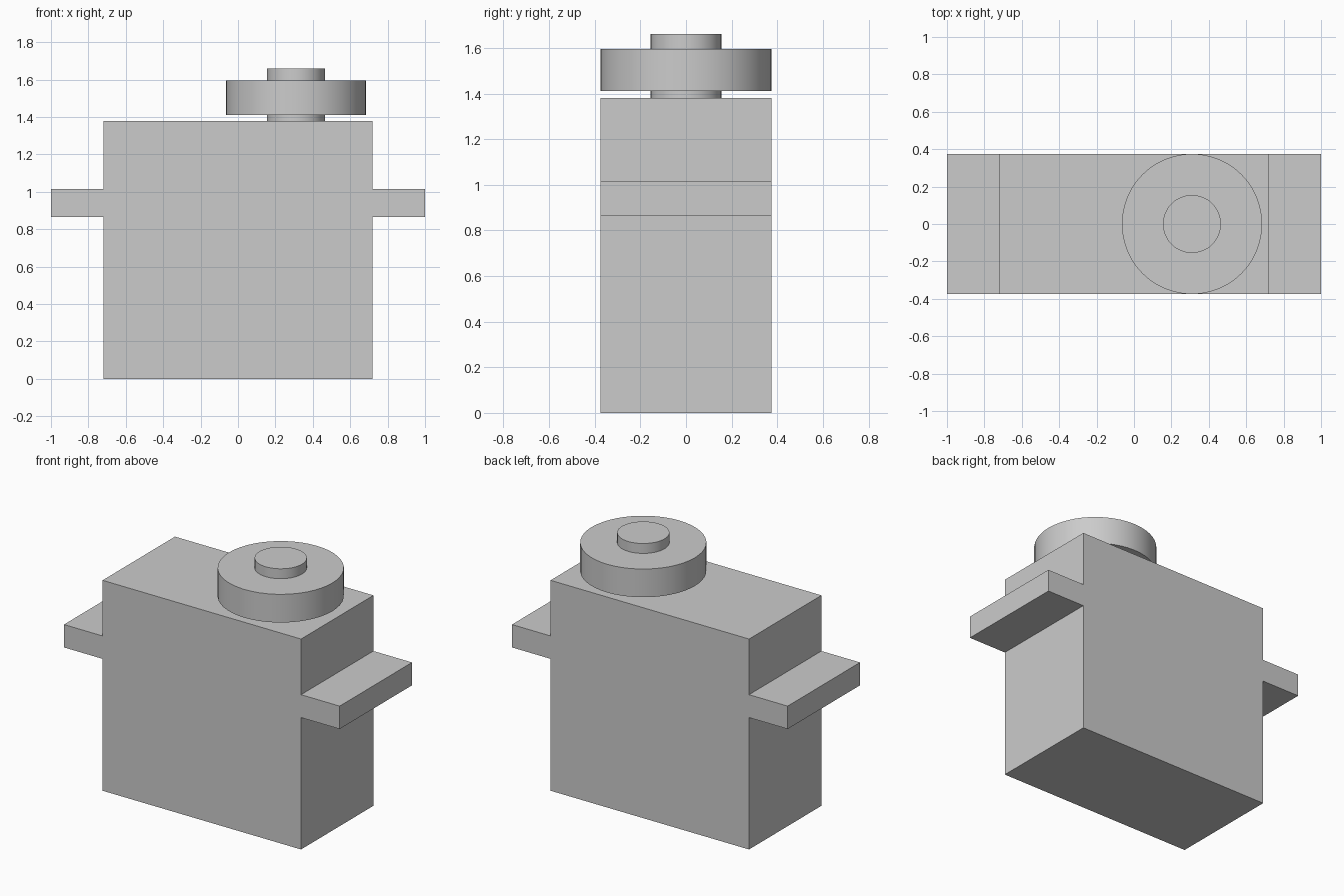
import bpy
import bmesh
import math

default = bpy.data.objects.get("Cube")
if default:
    bpy.data.objects.remove(default, do_unlink=True)

grey = bpy.data.materials.new("light_grey")
grey.use_nodes = True
COLOUR = (0.6, 0.6, 0.6, 1)
grey.diffuse_color = COLOUR
grey.node_tree.nodes["Principled BSDF"].inputs["Base Color"].default_value = COLOUR

HALF_DEPTH = 0.375
BODY_TOP = 1.38
SHAFT_X = 0.31


def extruded_body(name, half_profile):
    """Mirror a right-hand (x, z) profile and extrude it through the depth."""
    outline = half_profile + [(-x, z) for x, z in reversed(half_profile)]
    bm = bmesh.new()
    face = bm.faces.new([bm.verts.new((x, -HALF_DEPTH, z)) for x, z in outline])
    out = bmesh.ops.extrude_face_region(bm, geom=[face])
    moved = [v for v in out["geom"] if isinstance(v, bmesh.types.BMVert)]
    bmesh.ops.translate(bm, verts=moved, vec=(0, 2 * HALF_DEPTH, 0))
    bmesh.ops.recalc_face_normals(bm, faces=bm.faces)
    mesh = bpy.data.meshes.new(name)
    bm.to_mesh(mesh)
    bm.free()
    mesh.materials.append(grey)
    obj = bpy.data.objects.new(name, mesh)
    bpy.context.collection.objects.link(obj)
    return obj


def cylinder(name, radius, bottom, top):
    """Upright cylinder on the shaft axis."""
    bpy.ops.mesh.primitive_cylinder_add(
        vertices=48, radius=radius, depth=top - bottom,
        location=(SHAFT_X, 0, (bottom + top) / 2))
    obj = bpy.context.object
    obj.name = name
    obj.data.materials.append(grey)
    bpy.ops.object.shade_smooth_by_angle(angle=math.radians(30))
    return obj


# Case with a mounting tab on each side
extruded_body("case_with_mounting_tabs", [
    (0.72, 0), (0.72, 0.865), (1, 0.865),
    (1, 1.015), (0.72, 1.015), (0.72, BODY_TOP)])

# Output shaft and the round horn it carries
cylinder("output_shaft", 0.155, BODY_TOP, 1.66)
cylinder("round_horn", HALF_DEPTH, 1.41, 1.595)
